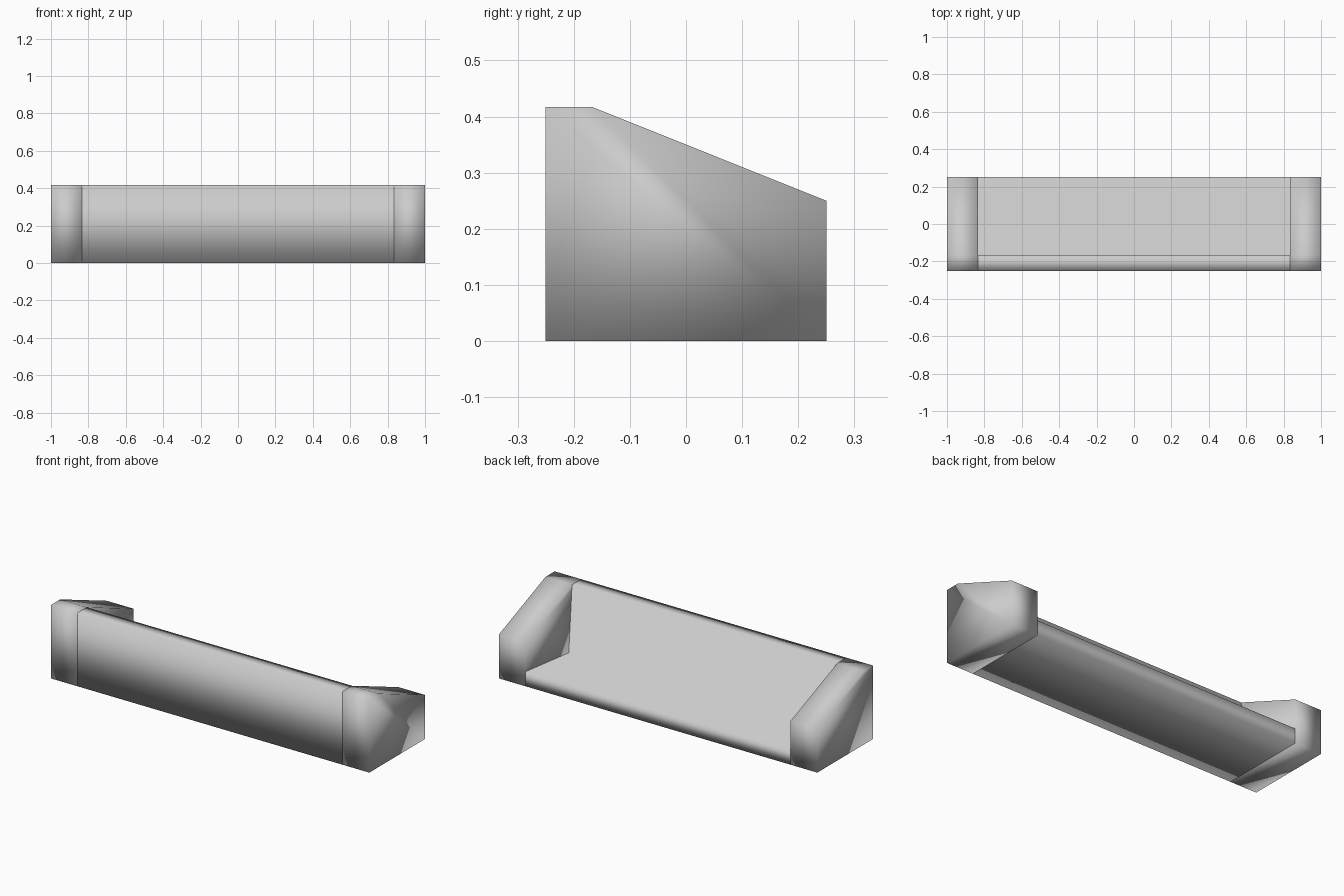
import bpy, bmesh

if "Cube" in bpy.data.objects:
    bpy.data.objects.remove(bpy.data.objects["Cube"])


def extrude_profile(name, profile, x0, x1, caps=True):
    """Sweep a (y, z) profile along x, smooth shaded."""
    bm = bmesh.new()
    a = [bm.verts.new((x0, y, z)) for y, z in profile]
    b = [bm.verts.new((x1, y, z)) for y, z in profile]
    n = len(profile)
    for i in range(n):
        j = (i + 1) % n
        bm.faces.new((a[i], a[j], b[j], b[i]))
    if caps:
        bm.faces.new(a)
        bm.faces.new(b)
    bmesh.ops.recalc_face_normals(bm, faces=bm.faces)
    # make sure normals point outwards on the open sweep as well
    low = min(bm.faces, key=lambda f: f.calc_center_median().z)
    if low.normal.z > 0:
        bmesh.ops.reverse_faces(bm, faces=bm.faces)
    for f in bm.faces:
        f.smooth = True
    mesh = bpy.data.meshes.new(name)
    bm.to_mesh(mesh)
    bm.free()
    obj = bpy.data.objects.new(name, mesh)
    bpy.context.collection.objects.link(obj)
    return obj


INNER = 0.833

# Armrests with sloping tops at both ends
arm = [(-0.25, 0), (-0.25, 0.417), (-0.167, 0.417), (0.25, 0.25), (0.25, 0)]
for side, s in (("left", -1), ("right", 1)):
    extrude_profile(side + "_armrest", arm, s * INNER, s * 1.0)

# Backrest and slanted seat between the armrests
bench = [(-0.25, 0), (-0.25, 0.417), (-0.167, 0.417),
         (-0.138, 0.042), (0.25, 0.083), (0.25, 0)]
extrude_profile("seat_and_backrest", bench, -INNER, INNER, caps=False)
